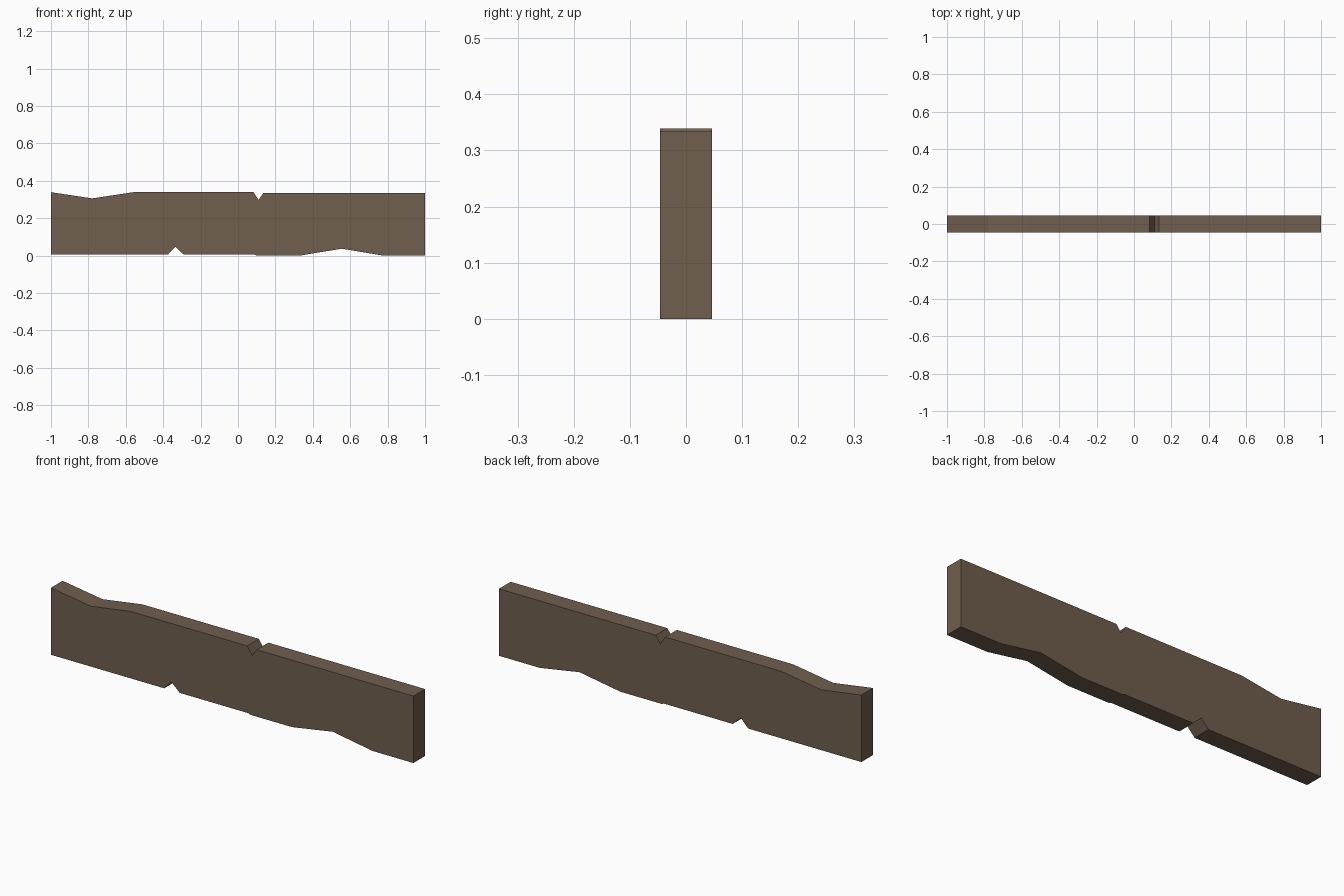
import bpy, bmesh

if "Cube" in bpy.data.objects:
    bpy.data.objects.remove(bpy.data.objects["Cube"])

# Weathered wood colour
wood = bpy.data.materials.new("brown wood")
wood.diffuse_color = (0.16, 0.112, 0.076, 1)
wood.use_nodes = True
wood.node_tree.nodes["Principled BSDF"].inputs["Base Color"].default_value = wood.diffuse_color

# Plank outline in x, z: worn dips and notches on both long edges
HALF = 0.046
bottom = [(-1, 0.005), (-0.375, 0.005), (-0.335, 0.047), (-0.29, 0.005), (0.09, 0.005),
          (0.10, 0), (0.33, 0), (0.555, 0.037), (0.775, 0), (1, 0)]
top = [(1, 0.334), (0.135, 0.334), (0.11, 0.298), (0.083, 0.339),
       (-0.56, 0.339), (-0.78, 0.306), (-1, 0.339)]

bm = bmesh.new()
face = bm.faces.new([bm.verts.new((x, -HALF, z)) for x, z in bottom + top])

# Extrude the outline through the thickness
ext = bmesh.ops.extrude_face_region(bm, geom=[face], use_keep_orig=True)
bmesh.ops.translate(bm, vec=(0, 2 * HALF, 0),
                    verts=[g for g in ext["geom"] if isinstance(g, bmesh.types.BMVert)])
bmesh.ops.recalc_face_normals(bm, faces=bm.faces)

mesh = bpy.data.meshes.new("plank")
bm.to_mesh(mesh)
bm.free()
mesh.materials.append(wood)
plank = bpy.data.objects.new("plank", mesh)
bpy.context.collection.objects.link(plank)
